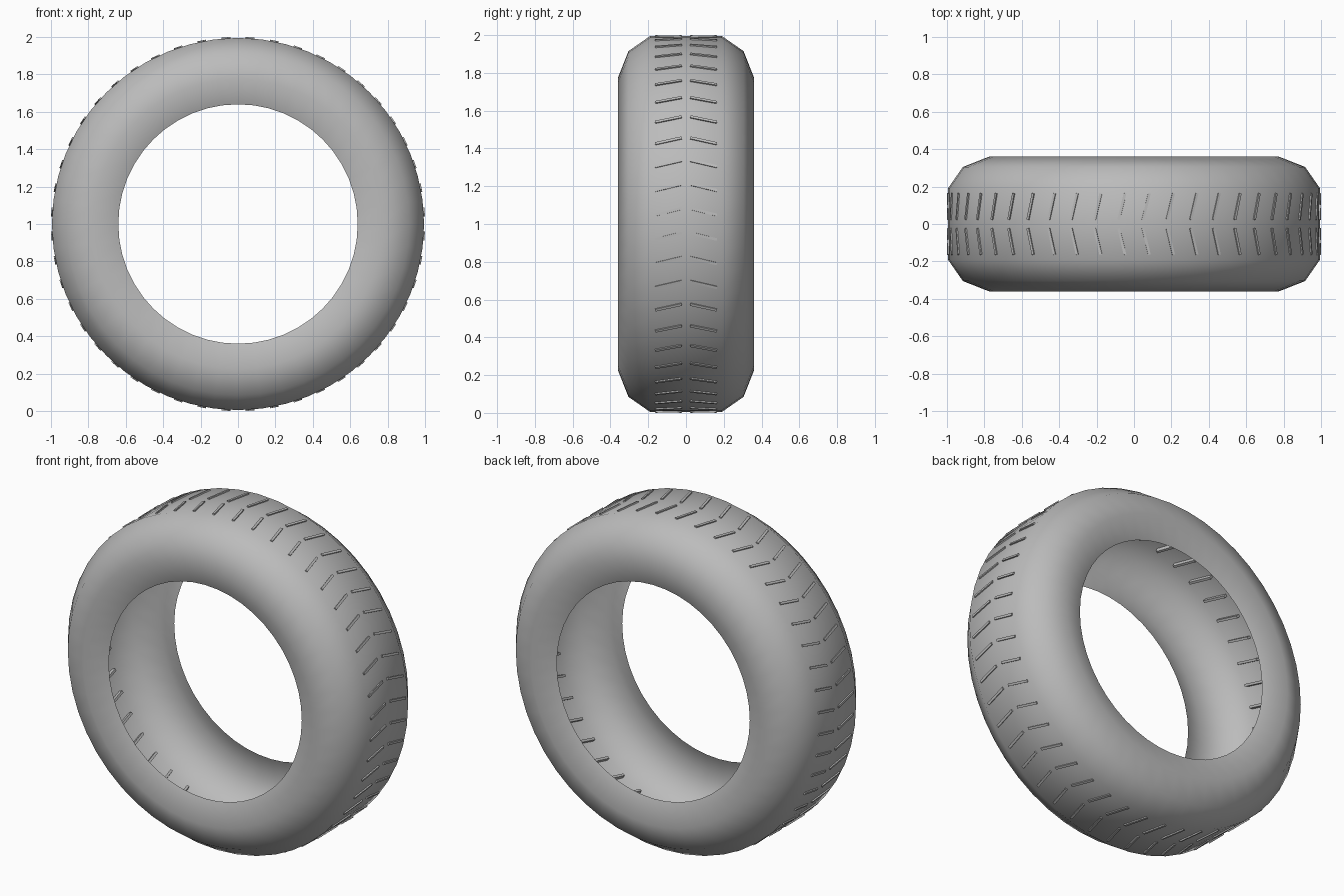
import bpy
import bmesh
import math
from mathutils import Matrix, Vector

if "Cube" in bpy.data.objects:
    bpy.data.objects.remove(bpy.data.objects["Cube"], do_unlink=True)

SEGMENTS = 48
RIBS = 48
CENTRE = Vector((0, 0, 1))


def make_material(name, grey):
    mat = bpy.data.materials.new(name)
    mat.use_nodes = True
    colour = (grey, grey, grey, 1)
    mat.diffuse_color = colour
    mat.node_tree.nodes["Principled BSDF"].inputs["Base Color"].default_value = colour
    return mat


def add_object(name, bm, mat):
    mesh = bpy.data.meshes.new(name)
    bm.to_mesh(mesh)
    bm.free()
    mesh.materials.append(mat)
    obj = bpy.data.objects.new(name, mesh)
    bpy.context.collection.objects.link(obj)
    return obj


rubber = make_material("grey rubber", 0.5)

# Hollow tyre casing: open half profile (width, radius), mirrored and spun
half = [(0.31, 0.64), (0.36, 0.775), (0.305, 0.915), (0.19, 0.995)]
profile = half + [(-y, r) for y, r in reversed(half)]
bm = bmesh.new()
verts = [bm.verts.new((r, y, 0)) for y, r in profile]
edges = [bm.edges.new(pair) for pair in zip(verts, verts[1:])]
bmesh.ops.spin(bm, geom=verts + edges, cent=(0, 0, 0), axis=(0, 1, 0),
               angle=math.tau, steps=SEGMENTS, use_merge=True)
bmesh.ops.remove_doubles(bm, verts=bm.verts, dist=0.0005)
bmesh.ops.recalc_face_normals(bm, faces=bm.faces)
bmesh.ops.translate(bm, verts=bm.verts, vec=CENTRE)
for face in bm.faces:
    face.smooth = True
add_object("tyre_casing", bm, rubber)

# Chevron tread ribs: slim bars that pass through the casing
bm = bmesh.new()
for i in range(RIBS):
    turn = Matrix.Rotation(-math.tau * (i + 0.5) / RIBS, 4, "Y")
    for side in (-1, 1):
        bar = (Matrix.Translation(CENTRE) @ turn
               @ Matrix.Translation((0.985, side * 0.093, 0))
               @ Matrix.Rotation(-side * 0.24, 4, "X")
               @ Matrix.Diagonal((0.03, 0.145, 0.014, 1)))
        bmesh.ops.create_cube(bm, size=1, matrix=bar)
add_object("tread_ribs", bm, rubber)
